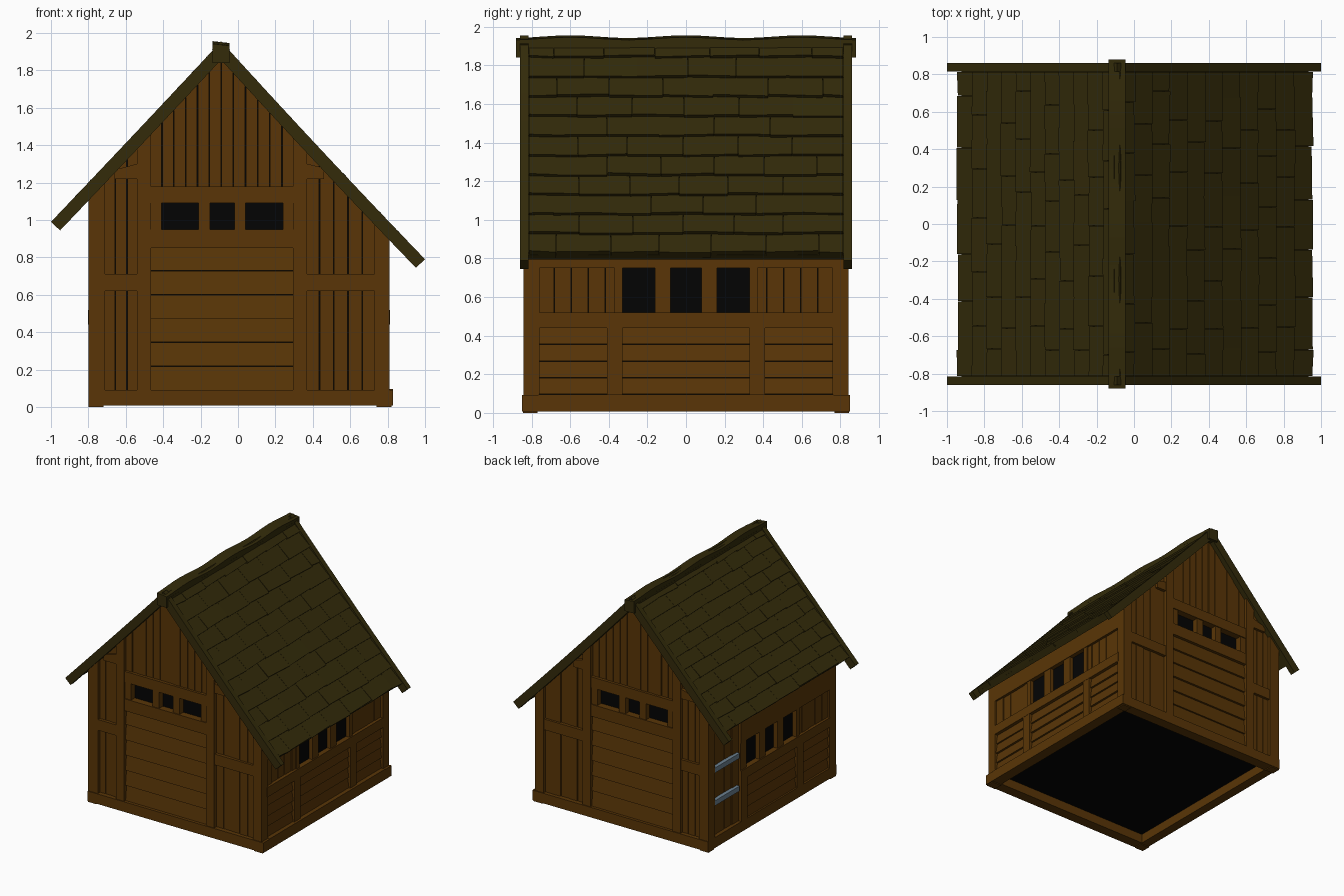
import bpy, bmesh, math, random
from mathutils import Vector

if "Cube" in bpy.data.objects:
    bpy.data.objects.remove(bpy.data.objects["Cube"])
random.seed(4)
R = lambda a: random.uniform(-a, a)


def material(name, rgb):
    m = bpy.data.materials.new(name)
    m.diffuse_color = (*rgb, 1)
    m.use_nodes = True
    m.node_tree.nodes["Principled BSDF"].inputs["Base Color"].default_value = m.diffuse_color
    return m


WOOD = material("brown wood", (0.10, 0.036, 0.002))
ROOF = material("dark olive shingle", (0.033, 0.024, 0.003))
DARK = material("black interior", (0.001, 0.001, 0.001))
METAL = material("grey blue metal", (0.15, 0.22, 0.28))


def finish(name, bm, mat):
    bmesh.ops.recalc_face_normals(bm, faces=bm.faces)
    me = bpy.data.meshes.new(name)
    bm.to_mesh(me)
    bm.free()
    me.materials.append(mat)
    ob = bpy.data.objects.new(name, me)
    bpy.context.collection.objects.link(ob)
    return ob


def loft(bm, *loops):
    """Solid through a row of matching point loops."""
    vs = [[bm.verts.new(p) for p in lp] for lp in loops]
    n = len(vs[0])
    for a, b in zip(vs, vs[1:]):
        for i in range(n):
            j = (i + 1) % n
            bm.faces.new((a[i], a[j], b[j], b[i]))
    bm.faces.new(vs[0][::-1])
    bm.faces.new(vs[-1])


# Roof shape: two uneven slopes with a very slight sag
APEX = Vector((-0.09, 1.955))
SLOPES = {-1: (Vector((-1.0, 0.99)), 0.002), 1: (Vector((1.0, 0.79)), 0.006)}


def slope(side, t, n):
    eave, sag = SLOPES[side]
    d = (eave - APEX).normalized()
    nrm = Vector((-d.y, d.x)) * side
    return APEX.lerp(eave, t) + nrm * (n - sag * 4 * t * (1 - t))


def under(x):
    eave, sag = SLOPES[1 if x > APEX.x else -1]
    t = (x - APEX.x) / (eave.x - APEX.x)
    return APEX.y + (eave.y - APEX.y) * t - sag * 5.6 * t * (1 - t) - 0.08


# Wall frames: a = along the wall, d = outward distance
WALLS = {"front": lambda a, d, z: (a, -d, z), "back": lambda a, d, z: (a, d, z),
         "right": lambda a, d, z: (d, a, z), "left": lambda a, d, z: (-d, a, z)}


def board(bm, M, a0, a1, z0, z1, d0, d1, tilt=0):
    zl, zr = z1 if isinstance(z1, tuple) else (z1, z1)
    loft(bm, [M(a0, d0, z0), M(a1, d0, z0), M(a1, d0, zr), M(a0, d0, zl)],
         [M(a0, d1, z0), M(a1, d1, z0), M(a1, d1 - tilt, zr), M(a0, d1 - tilt, zl)])


def planks(bm, M, a0, a1, n, z0, d0, d1, top):
    """Row of vertical planks with uneven faces and thin gaps."""
    w = (a1 - a0) / n
    for i in range(n):
        l, r = a0 + i * w + 0.002, a0 + (i + 1) * w - 0.002
        board(bm, M, l, r, z0, (top(l), top(r)), d0, d1 + R(0.005))


def claps(bm, M, a0, a1, n, z0, z1, d0, d1):
    """Stack of horizontal boards, each leaning out at its lower edge."""
    h = (z1 - z0) / n
    for i in range(n):
        board(bm, M, a0, a1, z0 + i * h + 0.002, z0 + (i + 1) * h, d0, d1 + R(0.002), 0.014)


# Dark interior behind windows and below the floor
bm = bmesh.new()
prof = [(-0.755, 0.085), (0.77, 0.085), (0.77, under(0.77)), (APEX.x, under(APEX.x)), (-0.755, under(-0.755))]
loft(bm, *[[(x, y, z) for x, z in prof] for y in (-0.78, 0.78)])
finish("interior", bm, DARK)

# Base sill beams
bm = bmesh.new()
for M in (WALLS["front"], WALLS["back"]):
    board(bm, M, -0.80, 0.83, 0.008, 0.092, 0.76, 0.85)
board(bm, WALLS["right"], -0.765, 0.765, 0.008, 0.095, 0.74, 0.83)
board(bm, WALLS["left"], -0.765, 0.765, 0.008, 0.095, 0.72, 0.80)
for x in (-0.80, 0.74):
    for M in (WALLS["front"], WALLS["back"]):
        board(bm, M, x, x + 0.08, 0.0, 0.05, 0.77, 0.845)
finish("base_sill", bm, WOOD)

# Gable walls, front and back
for name in ("front", "back"):
    M = WALLS[name]
    bm = bmesh.new()
    planks(bm, M, -0.72, -0.53, 3, 0.085, 0.77, 0.815, under)
    planks(bm, M, 0.36, 0.74, 5, 0.085, 0.77, 0.815, under)
    planks(bm, M, -0.47, APEX.x, 6, 1.15, 0.77, 0.815, under)
    planks(bm, M, APEX.x, 0.30, 6, 1.15, 0.77, 0.815, under)
    finish(name + "_planks", bm, WOOD)

    bm = bmesh.new()
    claps(bm, M, -0.468, 0.298, 6, 0.09, 0.855, 0.77, 0.825)
    finish(name + "_door_boards", bm, WOOD)

    bm = bmesh.new()
    for a0, a1 in ((-0.80, -0.71), (-0.54, -0.465), (0.295, 0.37), (0.73, 0.81)):
        board(bm, M, a0, a1, 0.085, (under(a0), under(a1)), 0.76, 0.843)
    for a0, a1, z0, z1 in ((-0.71, -0.54, 0.62, 0.71), (0.37, 0.73, 0.62, 0.71),
                           (-0.66, -0.54, 1.22, 1.3), (0.37, 0.46, 1.22, 1.3),
                           (-0.465, 0.295, 0.85, 0.95), (-0.465, 0.295, 1.09, 1.18)):
        board(bm, M, a0, a1, z0, (min(z1, under(a0)), min(z1, under(a1))), 0.76, 0.838)
    for a0, a1 in ((-0.465, -0.41), (-0.21, -0.15), (-0.02, 0.04), (0.24, 0.295)):
        board(bm, M, a0, a1, 0.95, 1.09, 0.76, 0.83)
    finish(name + "_frame", bm, WOOD)

# Side walls; the left one has a recessed plank door towards the back
for name, d, top in (("right", 0.81, 0.90), ("left", 0.80, 1.12)):
    M = WALLS[name]
    end = 0.77 if name == "right" else 0.41
    di = d - 0.06
    bm = bmesh.new()
    for a0, a1 in ((-0.77, -0.41), (-0.33, 0.33), (0.41, end)):
        if a1 > a0:
            claps(bm, M, a0, a1, 4, 0.095, 0.44, di, d - 0.012)
    planks(bm, M, -0.77, -0.33, 5, 0.52, di, d - 0.022, lambda a: top)
    if name == "right":
        planks(bm, M, 0.33, 0.77, 5, 0.52, di, d - 0.022, lambda a: top)
    else:
        planks(bm, M, 0.41, 0.77, 4, 0.09, di, d - 0.03, lambda a: top)
    finish(name + "_boards", bm, WOOD)

    bm = bmesh.new()
    for a0, a1 in ((-0.842, -0.77), (0.77, 0.842)):
        board(bm, M, a0, a1, 0.09, top - 0.01, di, d)
    for a0, a1 in ((-0.41, -0.33), (0.33, 0.41)):
        board(bm, M, a0, a1, 0.09, 0.44, di, d)
    for a0, a1 in ((-0.37, -0.33), (-0.16, -0.08), (0.08, 0.16), (0.33, 0.41 if name == "left" else 0.37)):
        board(bm, M, a0, a1, 0.52, 0.75, di, d - 0.008)
    board(bm, M, -0.77, end, 0.44, 0.52, di, d + 0.002)
    board(bm, M, -0.77, end, 0.75, top, di, d - 0.003)
    finish(name + "_frame", bm, WOOD)

# Metal hinges on the side door
bm = bmesh.new()
for z in (0.36, 0.635):
    board(bm, WALLS["left"], 0.43, 0.775, z, z + 0.042, 0.765, 0.799)
finish("door_hinges", bm, METAL)

# Roof: under-boards, barge boards and rows of shingles
ROWS, STEPS = 11, 8
for side, label, last in ((-1, "left", 0.94), (1, "right", 0.96)):
    def strip(bm, y0, y1, n0, n1, t1):
        loops = []
        for i in range(STEPS + 1):
            a, b = (slope(side, t1 * i / STEPS, n) for n in (n0, n1))
            loops.append([(a.x, y0, a.y), (a.x, y1, a.y), (b.x, y1, b.y), (b.x, y0, b.y)])
        loft(bm, *loops)

    bm = bmesh.new()
    strip(bm, -0.815, 0.815, -0.062, -0.03, last)
    finish(label + "_roof_deck", bm, ROOF)

    bm = bmesh.new()
    strip(bm, -0.86, -0.815, -0.067, 0.0, 1.0)
    strip(bm, 0.815, 0.86, -0.067, 0.0, 1.0)
    finish(label + "_barge_boards", bm, ROOF)

    bm = bmesh.new()
    for r in range(ROWS):
        t0 = max(0, last * (r - 0.15) / ROWS)
        y = -0.815
        k = 0
        while y < 0.81:
            w = 0.27 if k or r % 2 else 0.13
            y1 = y + w + R(0.02)
            if y1 > 0.72:
                y1 = 0.815
            lift = R(0.003)
            ends = []
            t1, t2 = (last * (r + 1) / ROWS + R(0.004) for _ in (0, 1))
            for yy, t in ((y + 0.001, t1), (y1 - 0.001, t2)):
                pts = [slope(side, t0, -0.04), slope(side, t0, -0.02),
                       slope(side, t, -0.001 + lift), slope(side, t, -0.04)]
                ends.append([(p.x, yy, p.y) for p in pts])
            loft(bm, *ends)
            y = y1
            k += 1
    finish(label + "_shingles", bm, ROOF)

# Wavy ridge cap
bm = bmesh.new()
loops = []
for i in range(25):
    y = -0.88 + 1.76 * i / 24
    z = 1.945 + 0.007 * math.cos(2 * math.pi * y / 0.6)
    loops.append([(-0.135, y, 1.84), (-0.045, y, 1.84), (-0.045, y, z - 0.006), (-0.135, y, z + 0.004)])
loft(bm, *loops)
finish("ridge_cap", bm, ROOF)
